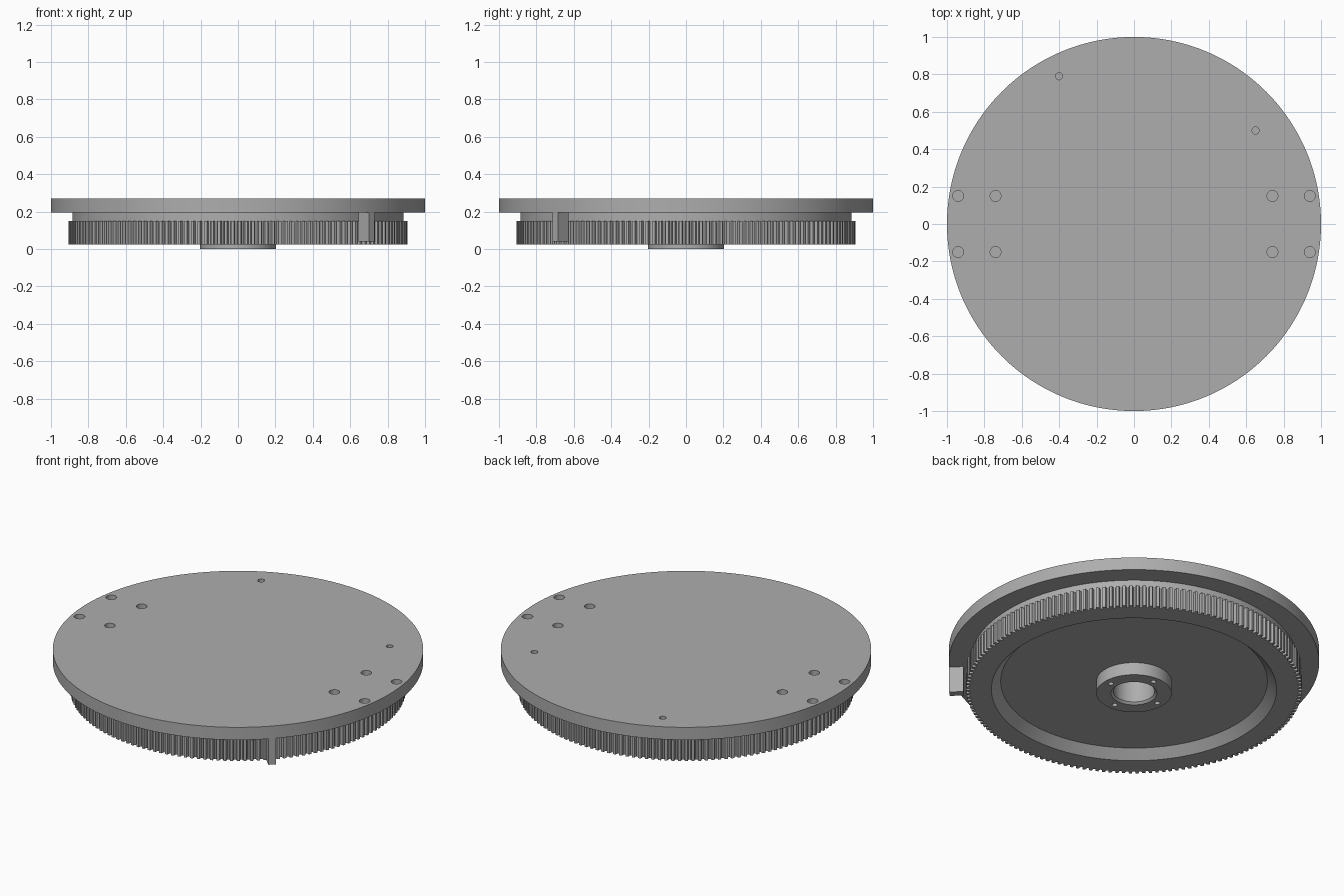
import bpy
import bmesh
import math
from mathutils import Matrix

if "Cube" in bpy.data.objects:
    bpy.data.objects.remove(bpy.data.objects["Cube"], do_unlink=True)

GREY = (0.42, 0.42, 0.42, 1)
grey = bpy.data.materials.new("plain_grey")
grey.use_nodes = True
grey.diffuse_color = GREY
grey.node_tree.nodes["Principled BSDF"].inputs["Base Color"].default_value = GREY

TEETH = 156
PLATE_BOTTOM, PLATE_TOP = 0.195, 0.27


def add_object(name, bm):
    bmesh.ops.recalc_face_normals(bm, faces=bm.faces)
    mesh = bpy.data.meshes.new(name)
    bm.to_mesh(mesh)
    bm.free()
    mesh.materials.append(grey)
    obj = bpy.data.objects.new(name, mesh)
    bpy.context.collection.objects.link(obj)
    return obj


def cylinder(bm, radius, x, y, z0, z1, sides):
    bmesh.ops.create_cone(bm, cap_ends=True, segments=sides, radius1=radius, radius2=radius,
                          depth=z1 - z0, matrix=Matrix.Translation((x, y, (z0 + z1) / 2)))


def cut(obj, bm):
    # Subtract the cutter shapes, then discard the cutter
    cutter = add_object("hole_cutter", bm)
    cutter.hide_render = True
    mod = obj.modifiers.new("holes", "BOOLEAN")
    mod.operation = "DIFFERENCE"
    mod.solver = "EXACT"
    mod.object = cutter
    select(obj)
    bpy.ops.object.modifier_apply(modifier=mod.name)
    bpy.data.objects.remove(cutter, do_unlink=True)


def select(obj):
    bpy.ops.object.select_all(action="DESELECT")
    obj.select_set(True)
    bpy.context.view_layer.objects.active = obj


def smooth(obj):
    select(obj)
    bpy.ops.object.shade_smooth_by_angle(angle=math.radians(25))


# Round top plate with blind mounting holes
bm = bmesh.new()
cylinder(bm, 1.0, 0, 0, PLATE_BOTTOM, PLATE_TOP, 192)
plate = add_object("top_plate", bm)
bm = bmesh.new()
for x in (-0.94, -0.74, 0.74, 0.94):
    for y in (-0.15, 0.15):
        cylinder(bm, 0.029, x, y, 0.21, 0.3, 32)
for x, y in ((-0.4, 0.79), (0.65, 0.5)):
    cylinder(bm, 0.019, x, y, 0.21, 0.3, 32)
cut(plate, bm)
smooth(plate)

# Toothed pulley: closed lathe profile (radius, height, follows teeth)
profile = [(0.112, 0.2, 0), (0.112, 0.012, 0), (0.124, 0, 0), (0.203, 0, 0),
           (0.203, 0.075, 0), (0.72, 0.075, 0), (0.77, 0.025, 0),
           (0.906, 0.025, 1), (0.906, 0.15, 1), (0.885, 0.15, 0), (0.885, 0.2, 0)]
# One tooth: land followed by a rounded groove (fraction of pitch, depth)
tooth = [(0, 0), (0.42, 0), (0.47, 0.012), (0.58, 0.02), (0.84, 0.02), (0.95, 0.012)]
bm = bmesh.new()
rings = []
for i in range(TEETH):
    for step, depth in tooth:
        a = math.tau * (i + step) / TEETH
        rings.append([bm.verts.new(((r - depth * t) * math.cos(a), (r - depth * t) * math.sin(a), z))
                      for r, z, t in profile])
for i, ring in enumerate(rings):
    prev = rings[i - 1]
    for j in range(len(profile)):
        bm.faces.new((prev[j - 1], prev[j], ring[j], ring[j - 1]))
pulley = add_object("toothed_pulley", bm)

# Four screw holes in the hub
bm = bmesh.new()
for k in range(4):
    a = k * math.pi / 2
    cylinder(bm, 0.015, 0.163 * math.cos(a), 0.163 * math.sin(a), -0.05, 0.17, 24)
cut(pulley, bm)
smooth(pulley)

# Index tab hanging under the plate rim
bm = bmesh.new()
bmesh.ops.create_cube(bm, size=1, matrix=Matrix.Translation((0.687, -0.671, 0.12))
                      @ Matrix.Rotation(math.radians(-45), 4, "Z")
                      @ Matrix.Diagonal((0.078, 0.042, 0.16, 1)))
add_object("index_tab", bm)
